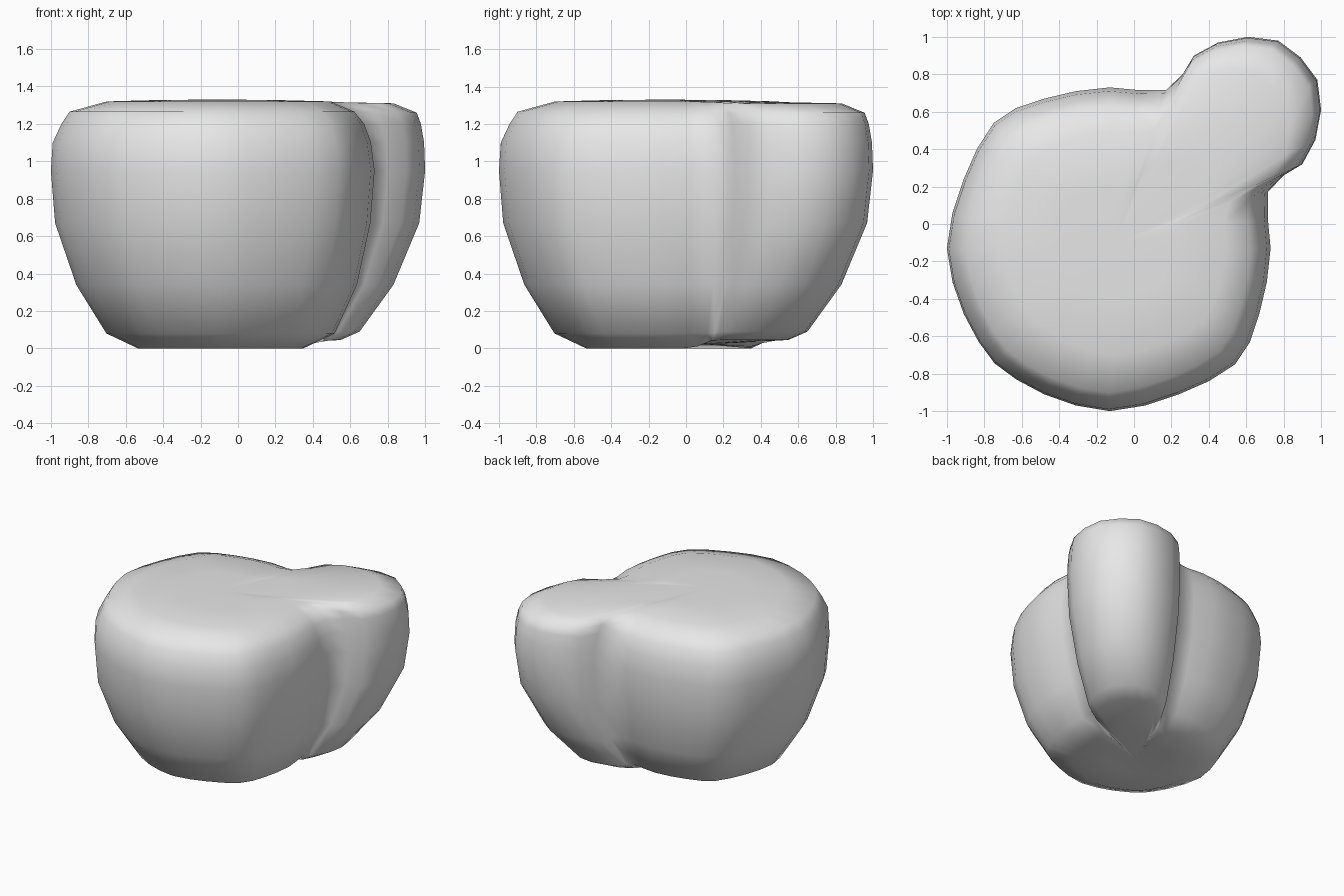
import bpy, bmesh

if "Cube" in bpy.data.objects:
    bpy.data.objects.remove(bpy.data.objects["Cube"])

# Half of the outline at its widest level, from the front-left corner round to the lobe tip;
# the other half is its reflection across the x = y diagonal
HALF = [(-.745, -.745), (-.83, -.63), (-.91, -.48), (-.97, -.31), (-1, -.13), (-.97, .06),
        (-.91, .24), (-.84, .40), (-.75, .54), (-.63, .62), (-.48, .67), (-.31, .71),
        (-.13, .73), (.03, .715), (.17, .715), (.26, .80), (.32, .90), (.45, .97),
        (.61, 1), (.77, .98), (.89, .89)]
OUTLINE = HALF + [(y, x) for x, y in HALF[-2:0:-1]]
MID = -.13

# Levels: body height, body centre, body scale, lobe height, lobe scale
LEVELS = [(.02, -.09, .25, .025, .28),
          (0, -.09, .51, .045, .60),
          (.08, -.09, .705, .09, .69),
          (.34, -.11, .867, .34, .85),
          (.67, -.13, .974, .67, .972),
          (.95, -.13, 1, .95, 1),
          (1.10, -.135, .983, 1.10, .995),
          (1.20, -.13, .935, 1.20, .98),
          (1.265, -.135, .88, 1.26, .96),
          (1.32, -.10, .69, 1.31, .85),
          (1.328, -.11, .35, 1.32, .42)]


def lobe_weight(x, y):
    t = min(1, max(0, (x + y - .7) / .6))
    return t * t * (3 - 2 * t)


def ring(bm, z, centre, scale, lobe_z, lobe_scale):
    verts = []
    for x, y in OUTLINE:
        w = lobe_weight(x, y)
        s = scale + (lobe_scale - scale) * w
        c = centre + (MID - centre) * w
        verts.append(bm.verts.new((c + (x - MID) * s, c + (y - MID) * s,
                                   z + (lobe_z - z) * w)))
    return verts


# Rounded body with corner lobe, lofted through the levels
bm = bmesh.new()
rings = [ring(bm, *level) for level in LEVELS]
n = len(OUTLINE)
for low, high in zip(rings, rings[1:]):
    for i in range(n):
        j = (i + 1) % n
        bm.faces.new((low[i], low[j], high[j], high[i]))

# Bottom and top caps
for edge, z in ((rings[0], .02), (rings[-1], 1.33)):
    pole = bm.verts.new((-.11, -.11, z))
    for i in range(n):
        bm.faces.new((edge[i], edge[(i + 1) % n], pole))

bmesh.ops.recalc_face_normals(bm, faces=bm.faces)
for f in bm.faces:
    f.smooth = True
mesh = bpy.data.meshes.new("lobed_body")
bm.to_mesh(mesh)
bm.free()

grey = bpy.data.materials.new("light_grey")
grey.diffuse_color = (.8, .8, .8, 1)
grey.use_nodes = True
grey.node_tree.nodes["Principled BSDF"].inputs["Base Color"].default_value = grey.diffuse_color
mesh.materials.append(grey)
body = bpy.data.objects.new("lobed_body", mesh)
bpy.context.collection.objects.link(body)
